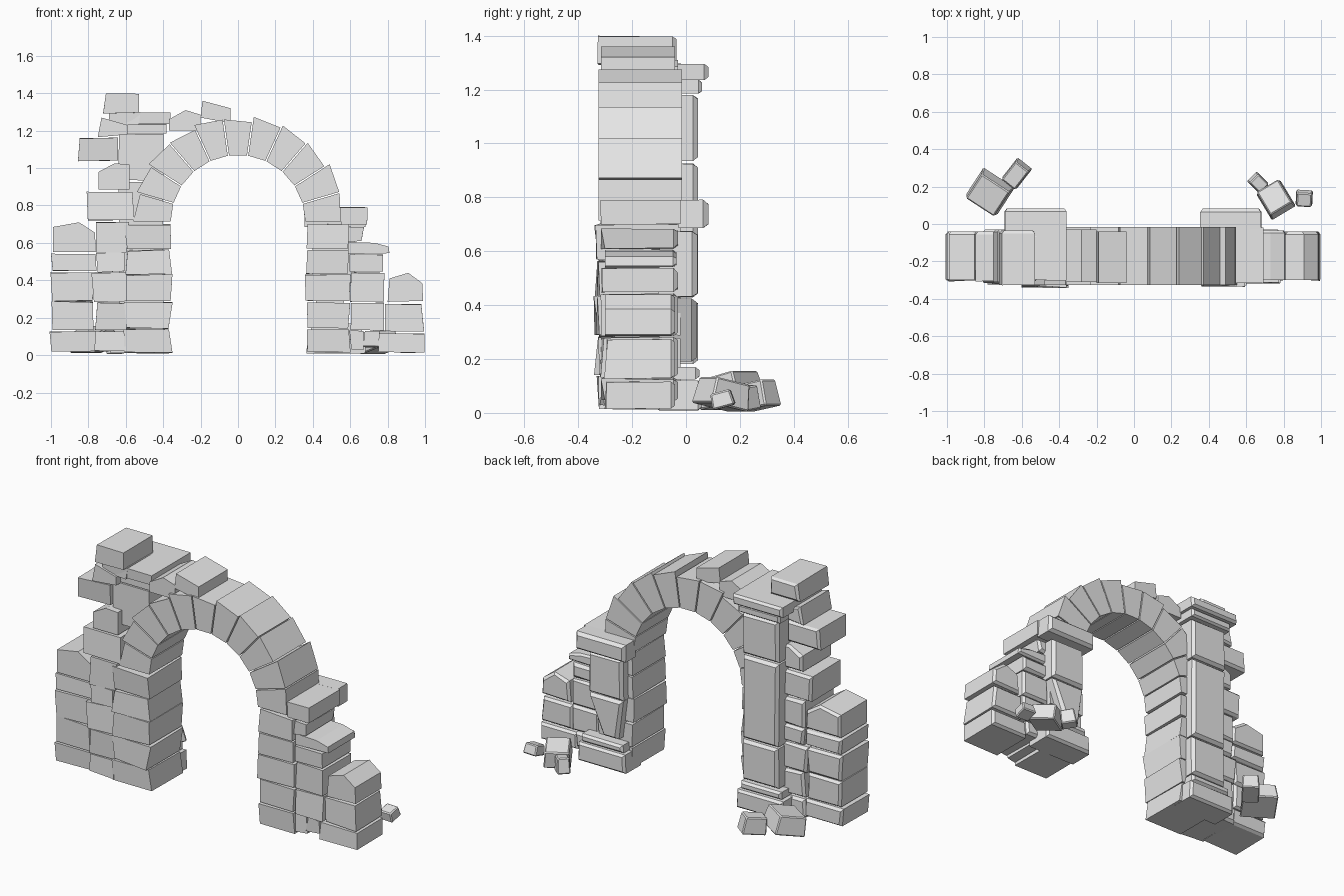
import bpy, bmesh, math, random
from mathutils import Vector, Matrix

random.seed(4)
stone = bpy.data.materials.new("grey stone")
stone.diffuse_color = (0.8, 0.8, 0.8, 1)


def finish(name, bm):
    bmesh.ops.recalc_face_normals(bm, faces=bm.faces)
    me = bpy.data.meshes.new(name)
    bm.to_mesh(me)
    bm.free()
    me.materials.append(stone)
    ob = bpy.data.objects.new(name, me)
    bpy.context.collection.objects.link(ob)
    return ob


def prism(name, pts, y0, y1, bevel=0.0, rough=0.0):
    """Stone with an (x, z) outline running from y0 back to y1, optional chamfered back."""
    bm = bmesh.new()
    cx = sum(p[0] for p in pts) / len(pts)
    cz = sum(p[1] for p in pts) / len(pts)
    j = lambda: random.uniform(-rough, rough)
    rings = [(y0, 0)]
    rings += [(y1 - 1.3 * bevel, 0), (y1, bevel)] if bevel else [(y1, 0)]
    loops = []
    for y, inset in rings:
        loops.append([bm.verts.new((x - math.copysign(min(inset, abs(x - cx)), x - cx),
                                    y + (j() if y == y0 else 0),
                                    max(0, z - math.copysign(min(inset, abs(z - cz)), z - cz) + j() * 0.4)))
                      for x, z in pts])
    n = len(pts)
    for a, b in zip(loops, loops[1:]):
        for i in range(n):
            bm.faces.new((a[i], a[(i + 1) % n], b[(i + 1) % n], b[i]))
    bm.faces.new(loops[0])
    bm.faces.new(loops[-1])
    return finish(name, bm)


def block(name, x0, x1, z0, z1, y0=-0.32, y1=-0.03, bevel=0.012, rough=0.01):
    s = lambda: random.uniform(-rough, rough)
    pts = [(x0 + s(), z0), (x1 + s(), z0), (x1 + s(), z1), (x0 + s(), z1)]
    return prism(name, pts, y0, y1, bevel, rough)


# Arch ring of eleven wedge stones
N, step = 11, math.pi / 11
outer = [0.555, 0.57, 0.555, 0.56, 0.56, 0.545, 0.56, 0.55, 0.56, 0.555, 0.55]
for i in range(N):
    a0, a1 = i * step, (i + 1) * step
    r = outer[i]
    pts = []
    for a, rad, gap in ((a0, 0.36, 1), (a1, 0.36, -1), (a1, r + 0.01, -1), (a0, r - 0.005, 1)):
        t = a + gap * 0.0035 / rad
        pts.append((rad * math.cos(t), 0.71 + rad * math.sin(t)))
    prism("arch_stone", pts, -0.325, -0.015)

# Inner piers flanking the opening
courses = [(0.015, 0.135), (0.145, 0.28), (0.29, 0.43), (0.435, 0.56), (0.57, 0.7)]
for k, (z0, z1) in enumerate(courses):
    block("left_pier_stone", -0.6, -0.36, z0, z1, -0.33, -0.02, 0, 0.013)
    block("right_pier_stone", 0.365, 0.595, z0, z1, -0.328, -0.02, 0, 0.008)

# Broken wall left of the arch
for x0, x1, z0, z1 in [(-0.77, -0.6, 0.02, 0.125), (-0.76, -0.6, 0.135, 0.28), (-0.78, -0.6, 0.285, 0.44),
                       (-0.75, -0.6, 0.445, 0.545), (-0.76, -0.59, 0.55, 0.71), (-0.81, -0.56, 0.72, 0.87)]:
    block("left_wall_stone", x0, x1, z0, z1, -0.315)
for x0, x1, z0, z1 in [(-1, -0.76, 0.02, 0.125), (-1, -0.77, 0.135, 0.285),
                       (-0.995, -0.77, 0.29, 0.44), (-0.995, -0.76, 0.45, 0.54)]:
    block("left_outer_stone", x0, x1, z0, z1, -0.3, -0.04, rough=0.008)
prism("left_outer_top", [(-0.99, 0.55), (-0.76, 0.55), (-0.765, 0.655), (-0.85, 0.71), (-0.99, 0.685)],
      -0.3, -0.04, 0.012)
prism("left_upper_stone", [(-0.745, 0.885), (-0.58, 0.885), (-0.58, 1.02), (-0.66, 1.025), (-0.745, 0.98)],
      -0.31, -0.03, 0.012)
block("left_jutting_stone", -0.85, -0.65, 1.04, 1.16, -0.3, -0.04)
prism("left_tilted_stone", [(-0.75, 1.165), (-0.59, 1.18), (-0.59, 1.23), (-0.73, 1.27)], -0.31, -0.03, 0.01)
block("left_crown_stone", -0.715, -0.535, 1.295, 1.40, -0.325, -0.035)
block("left_crown_bed", -0.67, -0.53, 1.23, 1.30, -0.3, -0.05)

# Loose stones on top of the arch
prism("arch_cap_low", [(-0.37, 1.2), (-0.2, 1.2), (-0.2, 1.285), (-0.28, 1.31), (-0.37, 1.26)], -0.31, -0.03)
prism("arch_cap_high", [(-0.2, 1.27), (-0.04, 1.24), (-0.04, 1.32), (-0.19, 1.36)], -0.315, -0.04)

# Broken wall right of the arch
for x0, x1, z0, z1 in [(0.6, 0.67, 0.03, 0.13), (0.67, 0.76, 0.045, 0.125), (0.6, 0.78, 0.135, 0.28),
                       (0.6, 0.785, 0.285, 0.44), (0.6, 0.78, 0.45, 0.535), (0.58, 0.67, 0.61, 0.685)]:
    block("right_wall_stone", x0, x1, z0, z1, -0.31)
prism("right_wall_top", [(0.59, 0.54), (0.81, 0.545), (0.805, 0.58), (0.73, 0.6), (0.59, 0.605)],
      -0.3, -0.035, 0.01)
block("right_outer_stone", 0.75, 0.995, 0.015, 0.115, -0.3, -0.04, rough=0.005)
prism("right_outer_stone", [(0.785, 0.13), (0.995, 0.13), (0.98, 0.27), (0.785, 0.275)], -0.3, -0.04, 0.012, 0.012)
prism("right_outer_top", [(0.8, 0.285), (0.99, 0.29), (0.985, 0.385), (0.91, 0.44), (0.81, 0.41)],
      -0.3, -0.04, 0.012)

# Rear pilasters with bases and capitals
for z0, z1 in [(0.18, 0.42), (0.43, 0.925)]:
    block("left_pilaster", -0.635, -0.4, z0, z1, -0.1, 0.045, 0.015, 0.004)
block("left_pilaster_top", -0.64, -0.4, 0.935, 1.18, -0.27, 0.045, 0.015, 0.004)
block("left_capital_lower", -0.66, -0.385, 1.185, 1.235, -0.27, 0.06, 0.01, 0.004)
block("left_capital_upper", -0.69, -0.36, 1.235, 1.295, -0.3, 0.083, 0.012, 0.004)
block("right_pilaster", 0.4, 0.625, 0.43, 0.675, -0.1, 0.042, 0.015, 0.004)
prism("right_pilaster_broken", [(0.43, 0.19), (0.53, 0.19), (0.62, 0.425), (0.4, 0.425)], -0.1, 0.04, 0.015)
block("right_capital", 0.355, 0.68, 0.685, 0.79, -0.03, 0.083, 0.015, 0.004)
block("right_capital_side", 0.55, 0.69, 0.7, 0.79, -0.315, -0.02, 0, 0.005)
for s, side in ((-1, "left"), (1, "right")):
    x0, x1 = sorted((s * 0.37, s * 0.68))
    block(side + "_base_lower", x0, x1, 0.01, 0.12, -0.1, 0.06, 0.012, 0.004)
    block(side + "_base_upper", x0 + 0.02, x1 - 0.02, 0.125, 0.17, -0.1, 0.05, 0.012, 0.004)

# Fallen rubble: centre, size, heading and tilt
for c, size, heading, tilt in [((-0.775, 0.165, 0.085), (0.2, 0.18, 0.11), -33, 14),
                               ((-0.63, 0.265, 0.065), (0.1, 0.14, 0.1), -38, 10),
                               ((0.665, 0.22, 0.055), (0.075, 0.09, 0.09), 45, 8),
                               ((0.755, 0.135, 0.07), (0.15, 0.165, 0.1), 31, -12),
                               ((0.91, 0.135, 0.05), (0.09, 0.085, 0.06), -3, 15)]:
    bm = bmesh.new()
    bmesh.ops.create_cube(bm, size=1)
    turn = Matrix.Rotation(math.radians(heading), 4, 'Z') @ Matrix.Rotation(math.radians(tilt), 4, 'X')
    for v in bm.verts:
        taper = 0.88 if v.co.z > 0 else 1
        p = Vector((v.co.x * size[0] * taper, v.co.y * size[1] * taper, v.co.z * size[2]))
        v.co = turn @ p + Vector(c)
    bmesh.ops.bevel(bm, geom=bm.edges[:], offset=0.006, segments=1, affect='EDGES')
    finish("rubble", bm)
